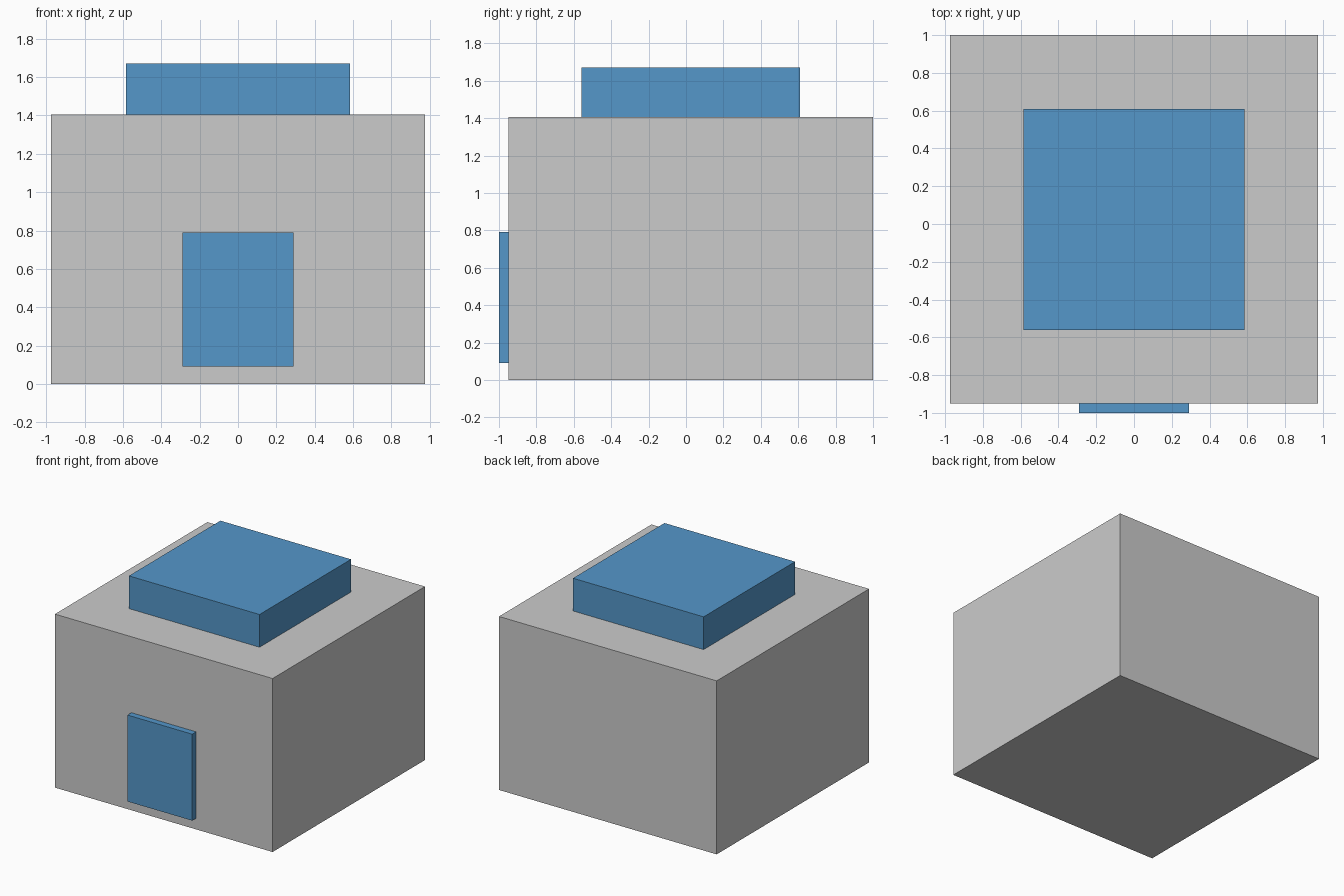
import bpy
from mathutils import Vector

if "Cube" in bpy.data.objects:
    bpy.data.objects.remove(bpy.data.objects["Cube"])

blue = bpy.data.materials.new("blue")
blue.diffuse_color = (0.09, 0.31, 0.59, 1.0)
blue.use_nodes = True
blue.node_tree.nodes["Principled BSDF"].inputs["Base Color"].default_value = blue.diffuse_color


def box(name, lo, hi, mat=None):
    lo, hi = Vector(lo), Vector(hi)
    bpy.ops.mesh.primitive_cube_add(size=1, location=(lo + hi) / 2)
    ob = bpy.context.object
    ob.name = name
    ob.scale = hi - lo
    bpy.ops.object.transform_apply(location=False, rotation=False, scale=True)
    if mat:
        ob.data.materials.append(mat)
    return ob


# Main block
box("body", (-0.975, -0.95, 0), (0.975, 1.0, 1.405))
# Raised block on the roof
box("roof_block", (-0.585, -0.56, 1.405), (0.585, 0.61, 1.67), blue)
# Thin panel on the front wall
box("front_door", (-0.29, -1.0, 0.09), (0.29, -0.95, 0.79), blue)
